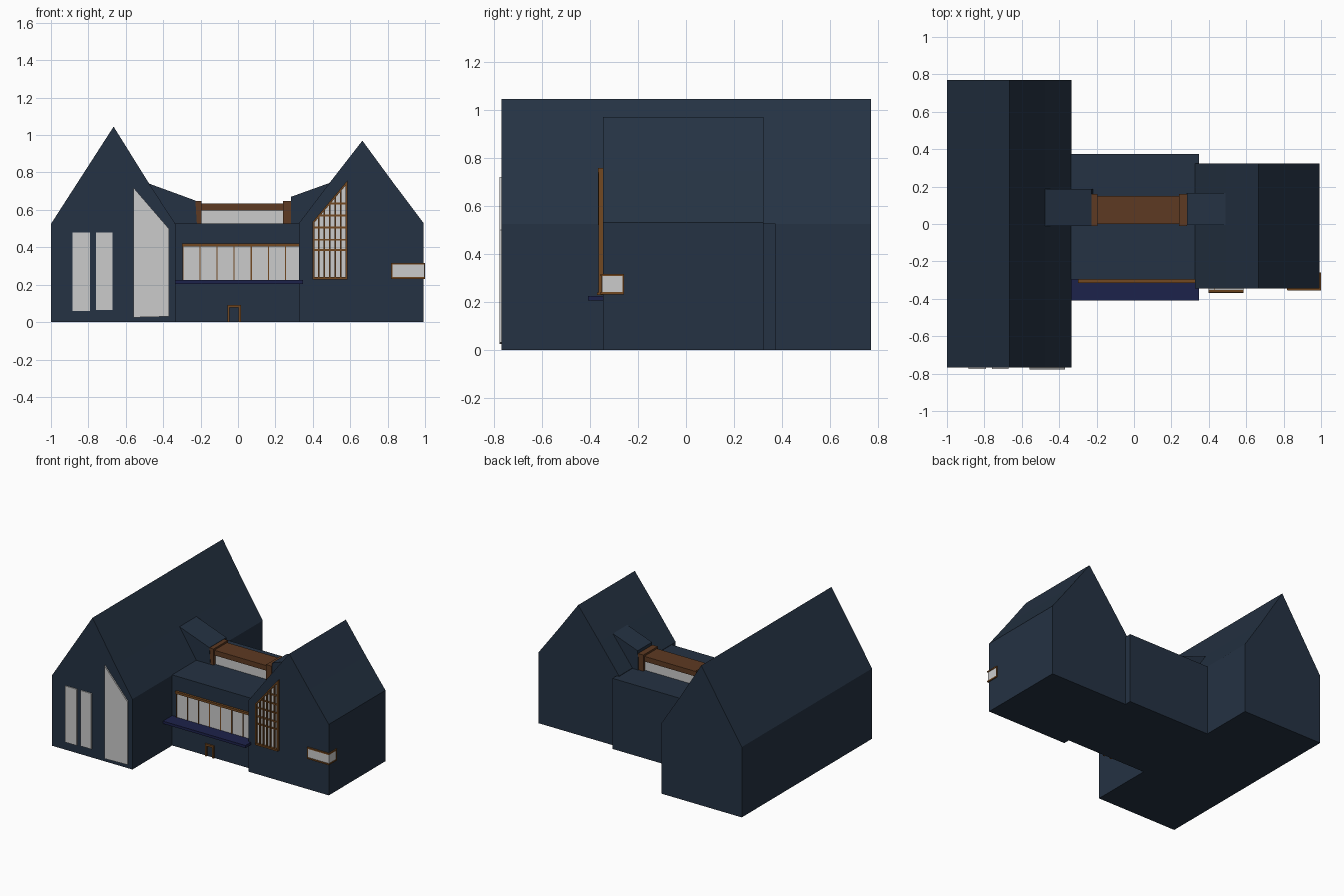
import bpy, bmesh

if "Cube" in bpy.data.objects:
    bpy.data.objects.remove(bpy.data.objects["Cube"])


def mat(name, rgb):
    m = bpy.data.materials.new(name)
    m.diffuse_color = (*rgb, 1)
    m.use_nodes = True
    m.node_tree.nodes["Principled BSDF"].inputs["Base Color"].default_value = m.diffuse_color
    return m


SLATE = mat("slate", (0.018, 0.032, 0.056))
GLASS = mat("glass", (0.55, 0.55, 0.55))
WOOD = mat("wood", (0.17, 0.065, 0.015))
BROWN = mat("brown_cladding", (0.11, 0.042, 0.016))
NAVY = mat("navy", (0.012, 0.016, 0.07))


def prism(name, outline, y0, y1, material):
    """Extrude an outline in the x-z plane from y0 to y1."""
    bm = bmesh.new()
    front = [bm.verts.new((x, y0, z)) for x, z in outline]
    back = [bm.verts.new((x, y1, z)) for x, z in outline]
    bm.faces.new(front)
    bm.faces.new(back[::-1])
    n = len(outline)
    for i in range(n):
        j = (i + 1) % n
        bm.faces.new((front[i], back[i], back[j], front[j]))
    bmesh.ops.recalc_face_normals(bm, faces=bm.faces)
    me = bpy.data.meshes.new(name)
    bm.to_mesh(me)
    bm.free()
    me.materials.append(material)
    ob = bpy.data.objects.new(name, me)
    bpy.context.collection.objects.link(ob)
    return ob


def box(name, x0, x1, y0, y1, z0, z1, material):
    return prism(name, [(x0, z0), (x1, z0), (x1, z1), (x0, z1)], y0, y1, material)


# Gabled wings and the flat-roofed link between them
prism("left_wing", [(-1, 0), (-0.335, 0), (-0.335, 0.525), (-0.475, 0.74),
                    (-0.665, 1.045), (-1, 0.525)], -0.768, 0.77, SLATE)
prism("right_wing", [(0.327, 0), (0.992, 0), (0.992, 0.53), (0.83, 0.745),
                     (0.665, 0.97), (0.49, 0.745), (0.327, 0.53)], -0.345, 0.323, SLATE)
box("centre_block", -0.336, 0.347, -0.298, 0.373, 0, 0.527, SLATE)

# Sloping roof connectors either side of the clerestory
prism("left_connector", [(-0.34, 0.527), (-0.22, 0.527), (-0.228, 0.65), (-0.48, 0.742)],
      -0.012, 0.188, SLATE)
prism("right_connector", [(0.28, 0.527), (0.345, 0.527), (0.49, 0.744), (0.284, 0.67)],
      -0.005, 0.165, SLATE)

# Clerestory: glazed box, brown roof and end posts
box("clerestory_glass", -0.2, 0.25, 0.01, 0.14, 0.52, 0.6, GLASS)
box("clerestory_roof", -0.2, 0.25, 0, 0.15, 0.597, 0.635, BROWN)
for side, x0, x1 in (("left", -0.232, -0.195), ("right", 0.24, 0.284)):
    box(side + "_clerestory_post", x0, x1, -0.01, 0.16, 0.52, 0.648, BROWN)

# Plain windows of the left gable
box("slim_window_1", -0.885, -0.79, -0.776, -0.766, 0.06, 0.48, GLASS)
box("slim_window_2", -0.758, -0.67, -0.776, -0.766, 0.065, 0.48, GLASS)
prism("tall_gable_window", [(-0.56, 0.025), (-0.37, 0.03), (-0.37, 0.50), (-0.56, 0.72)],
      -0.778, -0.766, GLASS)

# Strip window with lintel and mullions, ledge below
box("strip_window", -0.295, 0.327, -0.304, -0.296, 0.22, 0.405, GLASS)
box("strip_lintel", -0.3, 0.327, -0.315, -0.296, 0.403, 0.42, WOOD)
for i in range(7):
    x = -0.295 + i * 0.0915
    box(f"strip_mullion_{i}", x - 0.003, x + 0.003, -0.308, -0.296, 0.22, 0.405, WOOD)
box("ledge", -0.337, 0.347, -0.408, -0.296, 0.205, 0.224, NAVY)

# Small door frame
for side, x in (("left", -0.057), ("right", 0.004)):
    box(side + "_door_jamb", x, x + 0.012, -0.31, -0.296, 0, 0.09, WOOD)
box("door_head", -0.057, 0.016, -0.31, -0.296, 0.078, 0.092, WOOD)

# Right gable window: sloped-top glass, bars and frame
X0, X1, Z0 = 0.398, 0.585, 0.228


def top(x):
    return 0.535 + (x - X0) / (X1 - X0) * 0.222


prism("gable_window_glass", [(X0, Z0), (X1, Z0), (X1, top(X1)), (X0, top(X0))],
      -0.352, -0.343, GLASS)
for i in range(7):
    x = X0 + 0.005 + i * (X1 - X0 - 0.01) / 6
    w = 0.006 if i in (0, 6) else 0.004
    prism(f"gable_bar_{i}", [(x - w, Z0), (x + w, Z0), (x + w, top(x + w)), (x - w, top(x - w))],
          -0.364, -0.343, WOOD)
prism("gable_head", [(X0, top(X0) - 0.015), (X1, top(X1) - 0.015), (X1, top(X1)), (X0, top(X0))],
      -0.366, -0.343, WOOD)
box("gable_sill", X0, X1, -0.37, -0.343, Z0, Z0 + 0.012, WOOD)
for i, z in enumerate((0.385, 0.44, 0.505, 0.57, 0.635)):
    x = X0 + max(0, z + 0.008 - 0.535) / 0.222 * (X1 - X0)
    box(f"gable_rail_{i}", x, X1, -0.36, -0.343, z - 0.005, z + 0.005, WOOD)

# Window wrapping the right front corner
box("corner_window", 0.825, 0.996, -0.35, -0.265, 0.24, 0.31, GLASS)
for n, z in (("sill", 0.231), ("head", 0.307)):
    box("corner_" + n, 0.82, 1.0, -0.356, -0.258, z, z + 0.01, WOOD)
box("corner_jamb_front", 0.818, 0.825, -0.354, -0.343, 0.231, 0.317, WOOD)
box("corner_jamb_side", 0.99, 0.999, -0.265, -0.258, 0.231, 0.317, WOOD)
